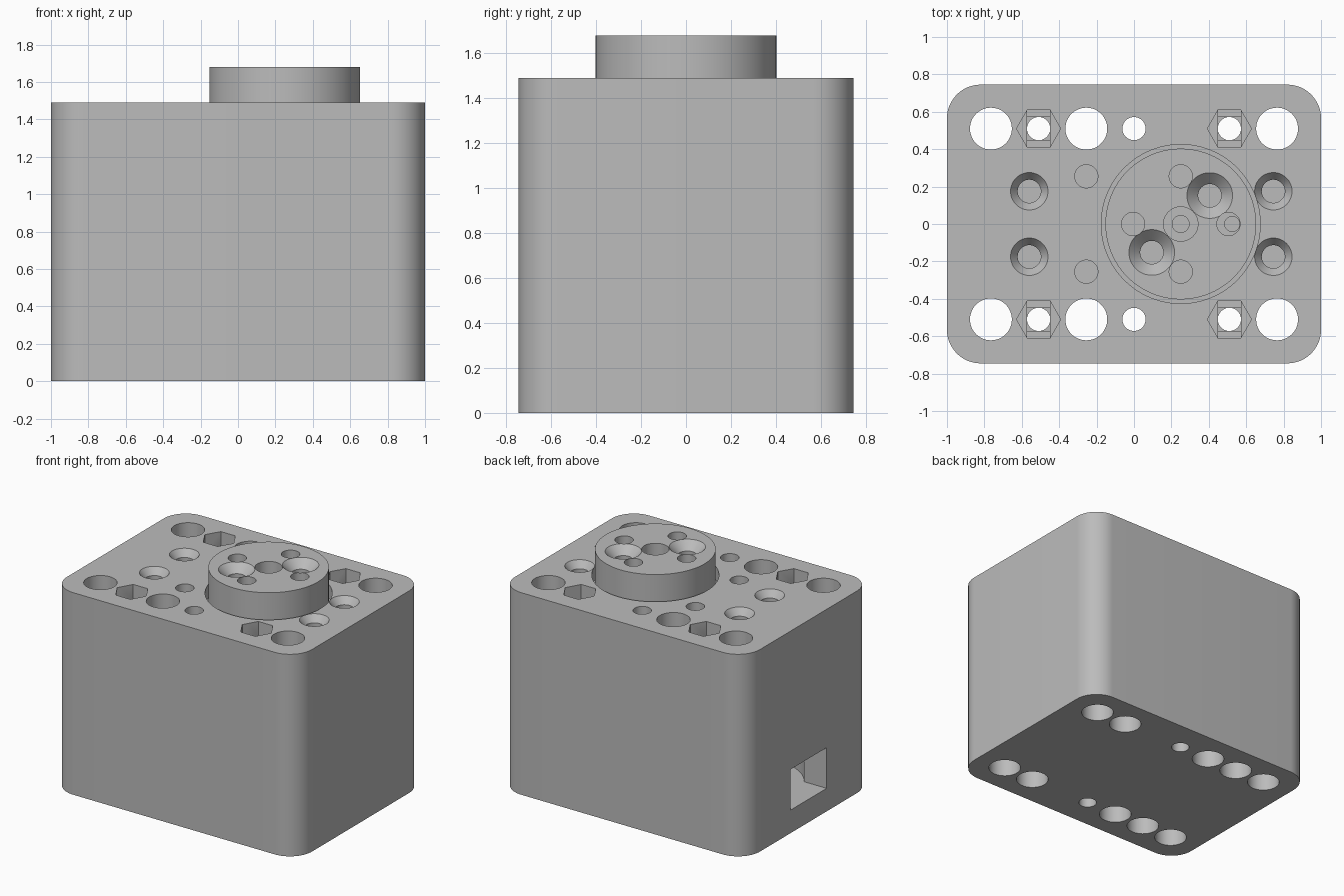
import bpy, bmesh, math
from mathutils import Vector

cube = bpy.data.objects.get("Cube")
if cube:
    bpy.data.objects.remove(cube, do_unlink=True)

GREY = (0.5, 0.5, 0.5, 1)
mat = bpy.data.materials.new("plain_grey")
mat.use_nodes = True
mat.diffuse_color = GREY
mat.node_tree.nodes["Principled BSDF"].inputs["Base Color"].default_value = GREY

TOP, DISC_TOP, DISC_X = 1.49, 1.68, 0.25


def finish(name, bm):
    bmesh.ops.recalc_face_normals(bm, faces=bm.faces)
    mesh = bpy.data.meshes.new(name)
    bm.to_mesh(mesh)
    bm.free()
    obj = bpy.data.objects.new(name, mesh)
    bpy.context.collection.objects.link(obj)
    mesh.materials.append(mat)
    return obj


def turned(name, x, y, profile, sides=48):
    """Solid of revolution from (radius, z) pairs, capped at both ends."""
    bm = bmesh.new()
    rings = []
    for r, z in profile:
        angles = [math.tau * i / sides for i in range(sides)]
        rings.append([bm.verts.new((x + r * math.cos(a), y + r * math.sin(a), z)) for a in angles])
    for low, high in zip(rings, rings[1:]):
        for i in range(sides):
            j = (i + 1) % sides
            bm.faces.new((low[i], low[j], high[j], high[i]))
    bm.faces.new(rings[0])
    bm.faces.new(rings[-1])
    return finish(name, bm)


def box(name, low, high):
    bm = bmesh.new()
    bmesh.ops.create_cube(bm, size=1)
    low, high = Vector(low), Vector(high)
    for v in bm.verts:
        v.co = (low + high) / 2 + v.co * (high - low)
    return finish(name, bm)


def cut(target, cutter):
    """Subtract the cutter and discard it."""
    mod = target.modifiers.new("cut", 'BOOLEAN')
    mod.operation, mod.solver, mod.object = 'DIFFERENCE', 'EXACT', cutter
    bpy.context.view_layer.objects.active = target
    bpy.ops.object.modifier_apply(modifier=mod.name)
    bpy.data.objects.remove(cutter, do_unlink=True)


def drill(target, x, y, r, low, high, sides=48):
    cut(target, turned("drill", x, y, [(r, low), (r, high)], sides))


def countersink(target, x, y, r, top, drop, floor):
    cut(target, turned("countersink", x, y,
        [(0.062, floor), (0.062, top - drop), (r, top), (r, top + 0.1)]))


# Housing with rounded vertical corners
housing = box("housing", (-1, -0.745, 0), (1, 0.745, TOP))
bm = bmesh.new()
bm.from_mesh(housing.data)
upright = [e for e in bm.edges if abs(e.verts[0].co.z - e.verts[1].co.z) > 1]
bmesh.ops.bevel(bm, geom=upright, offset=0.18, segments=16, profile=0.5, affect='EDGES')
bm.to_mesh(housing.data)
bm.free()

# Mirrored rows of vertical holes
for y in (-0.51, 0.51):
    for x in (-0.765, -0.255, 0.765):
        drill(housing, x, y, 0.112, -0.1, TOP + 0.1)
    drill(housing, 0, y, 0.062, -0.1, TOP + 0.1)
    for x in (-0.51, 0.51):
        # Nut pocket with stepped floor, bolt shaft and head recess
        drill(housing, x, y, 0.118, TOP - 0.13, TOP + 0.1, 6)
        cut(housing, box("step", (x - 0.062, y - 0.102, TOP - 0.15), (x + 0.062, y + 0.102, TOP - 0.1)))
        cut(housing, box("step", (x - 0.062, y - 0.062, TOP - 0.17), (x + 0.062, y + 0.062, TOP - 0.12)))
        drill(housing, x, y, 0.062, -0.1, TOP - 0.1)
        drill(housing, x, y, 0.112, -0.1, 0.6)
for y in (-0.175, 0.175):
    for x in (-0.56, 0.745):
        countersink(housing, x, y, 0.1, TOP, 0.05, TOP - 0.2)
for y in (-0.255, 0.255):
    drill(housing, -0.255, y, 0.062, TOP - 0.2, TOP + 0.1)

# Well around the disc, inner cavity and cable port
drill(housing, DISC_X, 0, 0.425, TOP - 0.1, TOP + 0.1, 96)
drill(housing, -0.5, 0, 0.38, 0.17, 1.1)
cut(housing, box("port", (-1.1, -0.21, 0.17), (-0.6, 0.21, 0.47)))

# Raised disc with mounting holes
disc = turned("top_disc", DISC_X, 0, [(0.403, TOP - 0.1), (0.403, DISC_TOP)], 96)
for x, y in ((0, 0.255), (0, -0.255), (-0.255, 0), (0.255, 0)):
    drill(disc, DISC_X + x, y, 0.062, DISC_TOP - 0.15, DISC_TOP + 0.1)
drill(disc, 0.525, 0, 0.04, DISC_TOP - 0.2, DISC_TOP - 0.1)
for s in (-1, 1):
    countersink(disc, DISC_X + s * 0.155, s * 0.152, 0.122, DISC_TOP, 0.06, DISC_TOP - 0.2)
cut(disc, turned("axle_hole", DISC_X, 0,
    [(0.045, DISC_TOP - 0.2), (0.045, DISC_TOP - 0.1), (0.092, DISC_TOP - 0.1), (0.092, DISC_TOP + 0.1)]))

for obj in (housing, disc):
    bpy.ops.object.select_all(action='DESELECT')
    obj.select_set(True)
    bpy.context.view_layer.objects.active = obj
    bpy.ops.object.shade_smooth_by_angle(angle=math.radians(30))
